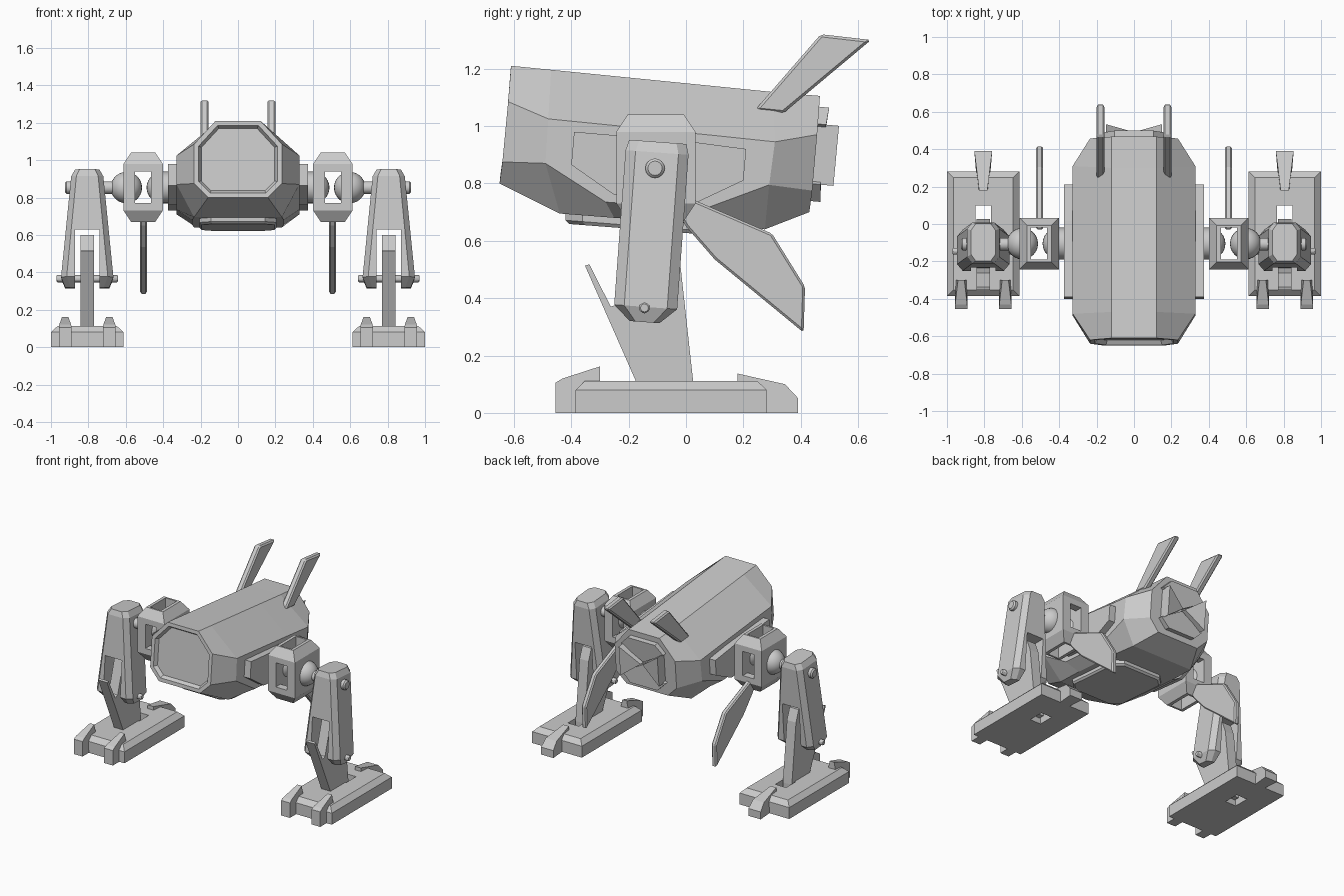
import bpy, bmesh, math
from mathutils import Vector, Matrix

if "Cube" in bpy.data.objects:
    bpy.data.objects.remove(bpy.data.objects["Cube"])

LEG_X = 0.806
HIP_Y, HIP_Z = -0.105, 0.853


def finish(name, bm, mirror=False, bevel=0.0, cutters=(), smooth=False):
    bmesh.ops.recalc_face_normals(bm, faces=bm.faces)
    me = bpy.data.meshes.new(name)
    bm.to_mesh(me)
    bm.free()
    ob = bpy.data.objects.new(name, me)
    bpy.context.collection.objects.link(ob)
    bpy.ops.object.select_all(action='DESELECT')
    ob.select_set(True)
    bpy.context.view_layer.objects.active = ob
    for cut in cutters:
        m = ob.modifiers.new("cut", 'BOOLEAN')
        m.object, m.operation, m.solver = cut, 'DIFFERENCE', 'EXACT'
        bpy.ops.object.modifier_apply(modifier=m.name)
        bpy.data.objects.remove(cut)
    if bevel:
        m = ob.modifiers.new("bevel", 'BEVEL')
        m.width, m.segments = bevel, 1
    if mirror:
        m = ob.modifiers.new("mirror", 'MIRROR')
        m.use_mirror_merge = False
    if smooth:
        bpy.ops.object.shade_smooth_by_angle(angle=math.radians(40))
    return ob


def loft(rings, bm=None):
    bm = bm or bmesh.new()
    vs = [[bm.verts.new(p) for p in r] for r in rings]
    n = len(vs[0])
    for a, b in zip(vs, vs[1:]):
        for i in range(n):
            j = (i + 1) % n
            bm.faces.new((a[i], a[j], b[j], b[i]))
    caps = bm.faces.new(vs[0]), bm.faces.new(vs[-1])
    return bm, caps


def prism(pts, x0, x1, bm=None):
    return loft([[(x, y, z) for y, z in pts] for x in (x0, x1)], bm)[0]


def rect(cx, cy, hx, hy, z):
    return [(cx + sx * hx, cy + sy * hy, z) for sx, sy in ((-1, -1), (1, -1), (1, 1), (-1, 1))]


def oct_ring(hx, hy, cx, cy, z):
    q = [(hx, hy - cy), (hx - cx, hy)]
    q += [(-x, y) for x, y in reversed(q)]
    q += [(-x, -y) for x, y in q]
    return [(x, y, z) for x, y in q]


def box_cutter(x0, x1, y0, y1, z0, z1):
    ob = finish("cutter", prism([(y0, z0), (y1, z0), (y1, z1), (y0, z1)], x0, x1))
    ob.hide_render = True
    return ob


def cylinder(x0, x1, r, y, z, seg=16):
    ring = [(y + r * math.cos(2 * math.pi * i / seg), z + r * math.sin(2 * math.pi * i / seg))
            for i in range(seg)]
    return prism(ring, x0, x1)


# Hull: octagonal sections from nose to tail, each (x, y, z) top to bottom
sections = [
    [(.12, -.61, 1.21), (.235, -.62, 1.085), (.235, -.64, .875), (.16, -.65, .80)],
    [(.12, -.47, 1.196), (.328, -.48, 1.025), (.328, -.49, .87), (.235, -.44, .695)],
    [(.12, -.25, 1.174), (.328, -.25, 1.002), (.328, -.28, .735), (.245, -.25, .68)],
    [(.12, .08, 1.141), (.328, .08, .969), (.328, .06, .71), (.245, .08, .655)],
    [(.12, .30, 1.119), (.328, .31, .945), (.328, .29, .795), (.235, .275, .64)],
    [(.12, .467, 1.105), (.235, .457, .97), (.235, .44, .775), (.16, .43, .70)],
]
bm, (nose, tail) = loft([s + [(-x, y, z) for x, y, z in reversed(s)] for s in sections])
bmesh.ops.recalc_face_normals(bm, faces=bm.faces)
bmesh.ops.inset_region(bm, faces=[nose], thickness=.025, use_even_offset=True)
bmesh.ops.inset_region(bm, faces=[nose], thickness=.014, depth=-.025, use_even_offset=True)
finish("hull", bm)

# Rear hatch: four raised petals meeting in an X
bm = bmesh.new()
for s in (-1, 1):
    top = [(-.165, .105 * s, .03), (-.105, .165 * s, .035), (.105, .165 * s, .035),
           (.165, .105 * s, .03), (0, .008 * s, .025)]
    side = [(.15 * s, .105, .075), (.15 * s, -.105, .075), (.008 * s, 0, .045)]
    for petal in (top, side):
        loft([[(x, -.01, z) for x, z, d in petal], [(x, d, z) for x, z, d in petal]], bm)
bm.transform(Matrix.Translation((0, .449, .903)) @ Matrix.Rotation(math.radians(-5.3), 4, 'X'))
finish("rear_hatch", bm)

# Belly plate following the sloped underside
outline = oct_ring(.205, .25, .06, .06, 0)


def belly(scale, drop):
    return [(x * scale, y * scale - .17, .695 - .077 * (y * scale + .27) - drop)
            for x, y, z in outline]


finish("belly_plate", loft([belly(1, -.02), belly(1, .022), belly(.95, .034)])[0])

# Side pads
pad = [(-.39, .98), (.02, .945), (.21, .92), (.20, .81), (.03, .73), (-.25, .76), (-.40, .865)]
finish("side_pad", prism(pad, .30, .375), mirror=True)

# Rear-swept top fins
fin = [(.24, 1.055), (.47, 1.32), (.645, 1.30), (.34, 1.045)]
finish("top_fin", prism(fin, .157, .201), mirror=True, bevel=.009)

# Shoulder block with windows front-to-back and top-to-bottom
bx, by, bz = .507, HIP_Y, .855
cuts = [box_cutter(bx - .043, bx + .043, -.5, .3, .77, .94),
        box_cutter(bx - .043, bx + .043, by - .085, by + .085, .5, 1.2)]
bm, _ = loft([rect(bx, by, .065, .098, bz - .185), rect(bx, by, .105, .138, bz - .125),
              rect(bx, by, .105, .138, bz + .125), rect(bx, by, .065, .098, bz + .185)])
finish("shoulder_block", bm, mirror=True, cutters=cuts)

# Ball joints either side of the block, with a short collar on the hull side
for name, x in (("outer_ball", .597), ("inner_ball", .405)):
    bm = bmesh.new()
    bmesh.ops.create_uvsphere(bm, u_segments=24, v_segments=14, radius=.084,
                              matrix=Matrix.Translation((x, HIP_Y, HIP_Z)))
    finish(name, bm, mirror=True, smooth=True)
finish("hull_collar", cylinder(.36, .41, .085, HIP_Y, HIP_Z), mirror=True, smooth=True)

# Hanging blades behind the shoulder blocks
blade = [(-.03, .77), (.01, .75), (.30, .625), (.415, .44), (.41, .28), (.10, .535), (.0, .65), (-.03, .70)]
finish("hanging_blade", prism(blade, .487, .523), mirror=True, bevel=.008)

# Upper leg: tapered chamfered post, forked below, leaning slightly
rings = [oct_ring(.065, .10, .025, .035, .092), oct_ring(.086, .11, .028, .035, .055),
         oct_ring(.14, .11, .03, .035, -.485), oct_ring(.118, .052, .03, .02, -.538)]
bm, _ = loft(rings)
bm.transform(Matrix.Translation((LEG_X, HIP_Y, HIP_Z)) @ Matrix.Rotation(math.radians(-4.2), 4, 'X'))
fork = box_cutter(LEG_X - .065, LEG_X + .065, -.5, .3, .1, .63)
finish("upper_leg", bm, mirror=True, cutters=[fork])

# Hip and knee pins
finish("hip_pin", cylinder(.63, .925, .034, -.108, HIP_Z), mirror=True, bevel=.009, smooth=True)
finish("knee_pin", cylinder(LEG_X - .165, LEG_X + .165, .019, -.145, .366, 12),
       mirror=True, bevel=.005, smooth=True)

# Lower leg with forward spike
shin = [(-.17, .10), (-.352, .513), (-.337, .518), (-.262, .37), (-.235, .38), (-.17, .60),
        (-.05, .60), (-.02, .52), (.026, .10), (.026, .04), (-.15, .04)]
finish("lower_leg", prism(shin, LEG_X - .035, LEG_X + .035), mirror=True)

# Foot slab with ankle slot
fy = -.052
slot = box_cutter(LEG_X - .042, LEG_X + .042, -.01, .10, -.1, .3)
bm, _ = loft([rect(LEG_X, fy, .193, .333, 0), rect(LEG_X, fy, .193, .333, .08),
              rect(LEG_X, fy, .16, .30, .112)])
finish("foot", bm, mirror=True, cutters=[slot])


# Claws: profile (y, z, half width) that narrows towards the top
def claw(name, x, lower, upper):
    pts = lower + upper
    bm, _ = loft([[(x + s * w, y, z) for y, z, w in pts] for s in (-1, 1)])
    finish(name, bm, mirror=True)


for i, x in enumerate((LEG_X - .118, LEG_X + .118)):
    claw("front_toe_%d" % (i + 1), x, [(-.30, 0, .034), (-.455, 0, .034)],
         [(-.455, .105, .034), (-.43, .12, .032), (-.30, .162, .017), (-.30, .10, .03)])
claw("heel", LEG_X, [(.39, 0, .048), (.18, 0, .03)],
     [(.18, .137, .022), (.345, .10, .042), (.39, .052, .048)])
